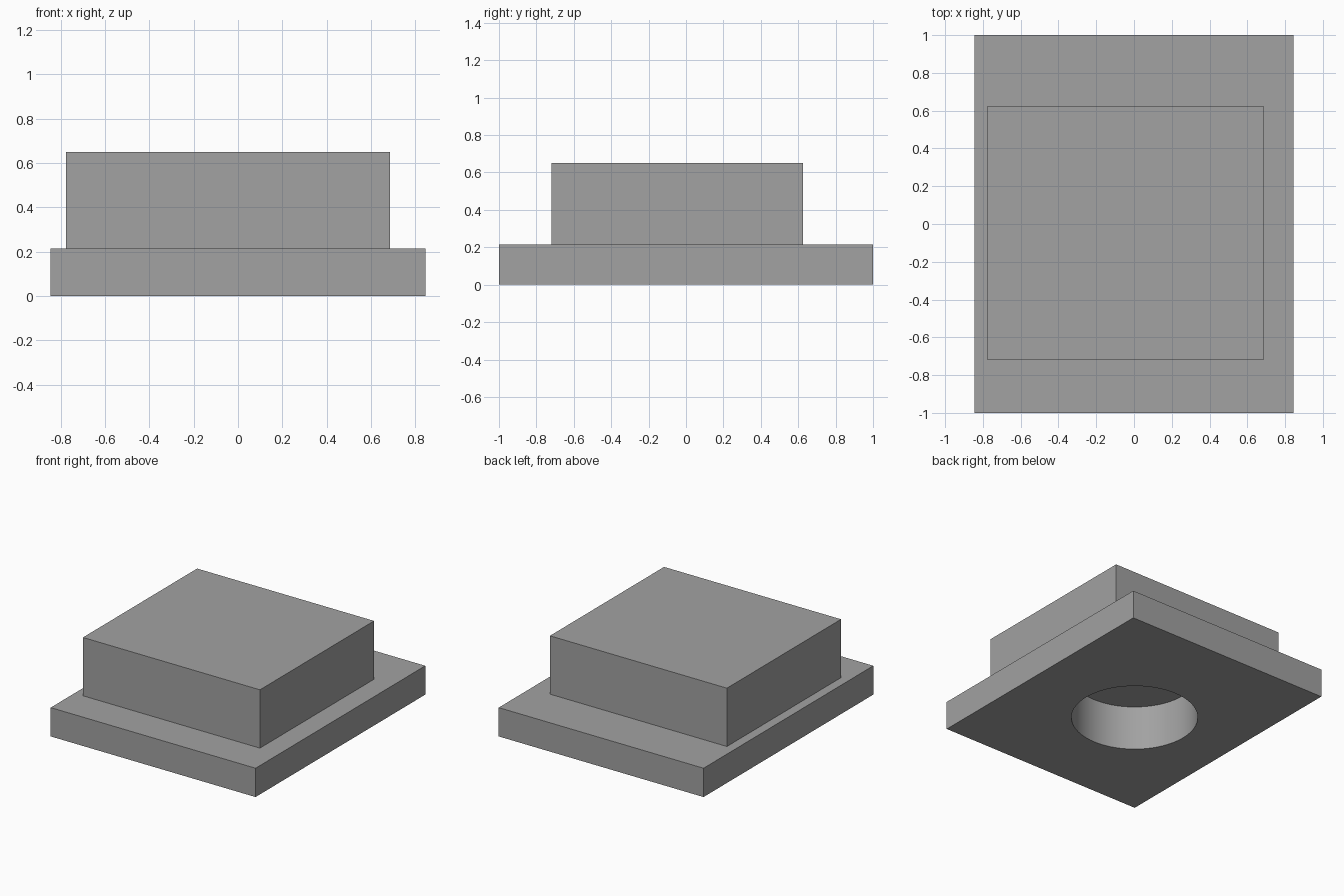
import bpy
import math

if "Cube" in bpy.data.objects:
    bpy.data.objects.remove(bpy.data.objects["Cube"])

grey = bpy.data.materials.new("plain_grey")
grey.diffuse_color = (0.36, 0.36, 0.36, 1)
grey.use_nodes = True
grey.node_tree.nodes["Principled BSDF"].inputs["Base Color"].default_value = grey.diffuse_color


def box(name, low, high):
    """Box between two opposite corners."""
    centre = [(a + b) / 2 for a, b in zip(low, high)]
    bpy.ops.mesh.primitive_cube_add(size=1, location=centre)
    obj = bpy.context.object
    obj.name = name
    obj.scale = [b - a for a, b in zip(low, high)]
    bpy.ops.object.transform_apply(location=True, rotation=False, scale=True)
    obj.data.materials.append(grey)
    return obj


def combine(target, tool, operation):
    """Apply a boolean and discard the tool object."""
    mod = target.modifiers.new(operation.lower(), 'BOOLEAN')
    mod.operation = operation
    mod.solver = 'EXACT'
    mod.object = tool
    bpy.context.view_layer.objects.active = target
    bpy.ops.object.modifier_apply(modifier=mod.name)
    bpy.data.objects.remove(tool, do_unlink=True)


# Wide base plate with an off-centre raised block
body = box("stepped_block", (-0.845, -1, 0), (0.845, 1, 0.215))
block = box("raised_block", (-0.775, -0.72, 0.1), (0.685, 0.625, 0.65))
combine(body, block, 'UNION')

# Blind round hole in the underside, centred under the raised block
bottom, depth = -0.1, 0.335
bpy.ops.mesh.primitive_cylinder_add(vertices=96, radius=0.435, depth=depth - bottom,
                                    location=(-0.045, -0.0475, (depth + bottom) / 2))
hole = bpy.context.object
hole.name = "hole_cutter"
hole.hide_render = True
hole.data.materials.append(grey)
combine(body, hole, 'DIFFERENCE')

# Smooth hole wall, sharp box edges
bpy.ops.object.select_all(action='DESELECT')
body.select_set(True)
bpy.context.view_layer.objects.active = body
bpy.ops.object.shade_smooth_by_angle(angle=math.radians(30))
